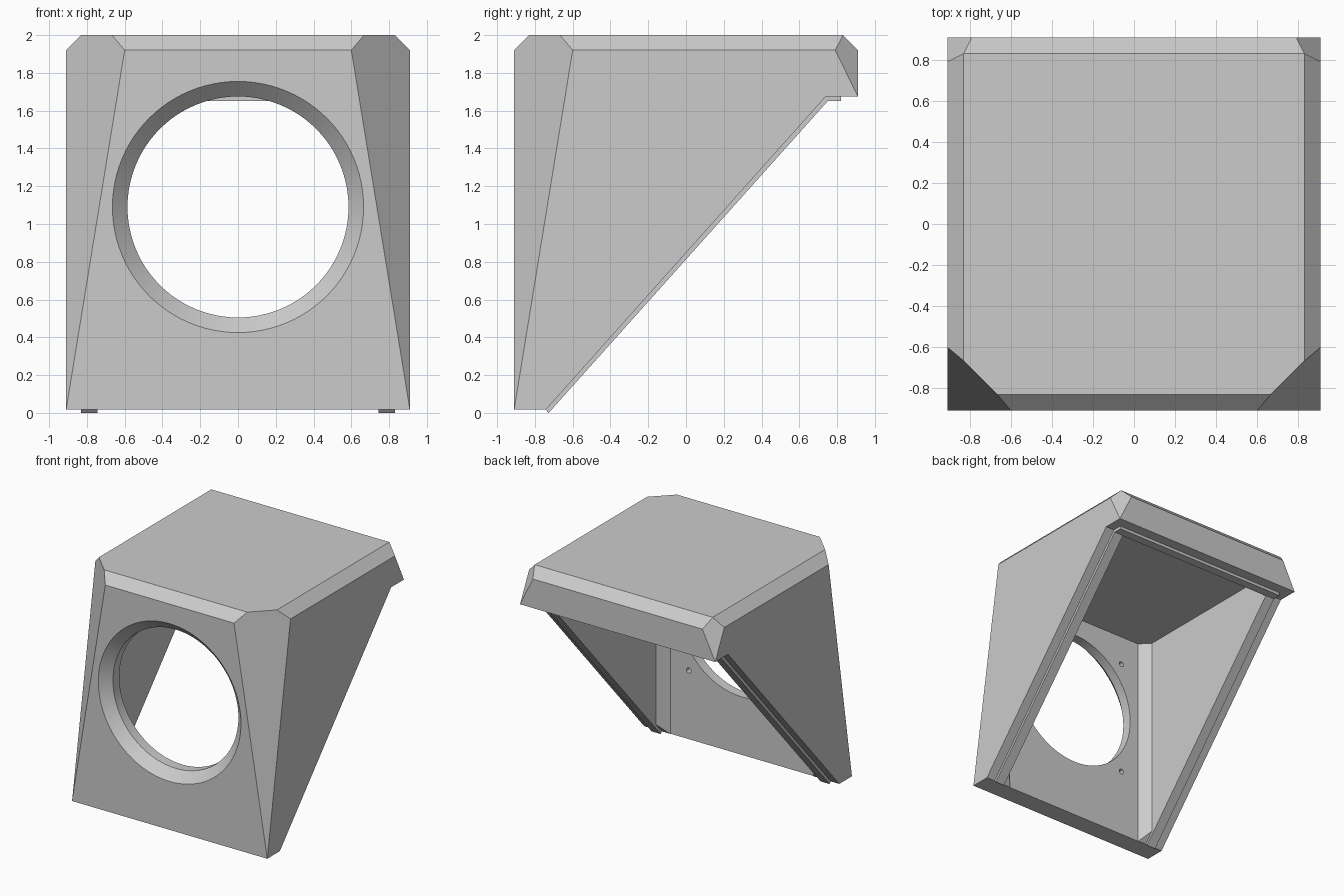
import bpy, bmesh, math
from mathutils import Vector

old = bpy.data.objects.get("Cube")
if old:
    bpy.data.objects.remove(old, do_unlink=True)

grey = bpy.data.materials.new("plain_grey")
grey.use_nodes = True
COLOUR = (0.6, 0.6, 0.6, 1)
grey.diffuse_color = COLOUR
grey.node_tree.nodes["Principled BSDF"].inputs["Base Color"].default_value = COLOUR

H, IN, BASE, LIP, TOP = 0.91, 0.745, 0.017, 1.675, 2.0   # outer half, inner half, heights
RIM = 0.08                                               # chamfer size
HOLE_Z = 1.09


def finish(name, bm):
    bmesh.ops.recalc_face_normals(bm, faces=bm.faces)
    mesh = bpy.data.meshes.new(name)
    bm.to_mesh(mesh)
    bm.free()
    mesh.materials.append(grey)
    ob = bpy.data.objects.new(name, mesh)
    bpy.context.collection.objects.link(ob)
    return ob


def prism(name, points, axis, lo, hi):
    """Extrude a 2D outline along axis 'x' (points are y, z) or 'z' (points are x, y)."""
    bm = bmesh.new()
    place = (lambda p: (lo, *p)) if axis == "x" else (lambda p: (*p, lo))
    face = bm.faces.new([bm.verts.new(place(p)) for p in points])
    ext = bmesh.ops.extrude_face_region(bm, geom=[face])
    move = Vector((hi - lo, 0, 0)) if axis == "x" else Vector((0, 0, hi - lo))
    bmesh.ops.translate(bm, vec=move, verts=[g for g in ext["geom"] if isinstance(g, bmesh.types.BMVert)])
    return finish(name, bm)


def lathe_y(name, profile, x, z, sides):
    """Solid of revolution around a y-directed axis; profile is (y, radius)."""
    bm = bmesh.new()
    rings = []
    for y, r in profile:
        angles = [2 * math.pi * i / sides for i in range(sides)]
        rings.append([bm.verts.new((x + r * math.cos(a), y, z + r * math.sin(a))) for a in angles])
    for a, b in zip(rings, rings[1:]):
        for i in range(sides):
            j = (i + 1) % sides
            bm.faces.new((a[i], a[j], b[j], b[i]))
    bm.faces.new(rings[0])
    bm.faces.new(rings[-1])
    return finish(name, bm)


def subtract(target, cutter):
    cutter.hide_render = True
    mod = target.modifiers.new("cut", "BOOLEAN")
    mod.operation, mod.solver, mod.object = "DIFFERENCE", "EXACT", cutter
    bpy.context.view_layer.objects.active = target
    bpy.ops.object.modifier_apply(modifier=mod.name)
    bpy.data.objects.remove(cutter, do_unlink=True)


def slice_off(bm, point, normal):
    bmesh.ops.bisect_plane(bm, geom=bm.verts[:] + bm.edges[:] + bm.faces[:], dist=1e-5,
                           plane_co=point, plane_no=normal, clear_outer=True)
    bmesh.ops.holes_fill(bm, edges=[e for e in bm.edges if e.is_boundary], sides=0)


def slice_corner(bm, a, b, c):
    """Cut along the plane through three points, keeping the middle of the block."""
    a, b, c = Vector(a), Vector(b), Vector(c)
    n = (b - a).cross(c - a).normalized()
    if n.dot(a - Vector((0, 0, 1))) < 0:
        n = -n
    slice_off(bm, a, n)


# Outer block with bevelled top and faceted corners
bm = bmesh.new()
bmesh.ops.create_cube(bm, size=1)
for v in bm.verts:
    v.co = (v.co.x * 2 * H, v.co.y * 2 * H, BASE if v.co.z < 0 else TOP)
for dx, dy in ((1, 0), (-1, 0), (0, 1), (0, -1)):
    slice_off(bm, (dx * H, dy * H, TOP - RIM), Vector((dx, dy, 1)).normalized())
for s in (-1, 1):
    slice_corner(bm, (s * H, -H, BASE), (s * 0.6, -H, TOP - RIM), (s * H, -0.6, TOP - RIM))
    slice_corner(bm, (s * H, H, LIP), (s * 0.79, H, TOP - RIM), (s * H, 0.79, TOP - RIM))
housing = finish("housing", bm)

# Sloping open back below the rear lip
subtract(housing, prism("slope_cutter", [(-0.742, BASE), (0.74, LIP), (1.2, LIP), (1.2, -0.3),
                                         (-1.0255, -0.3)], "x", -1.2, 1.2))

# Hollow interior with chamfered front corners
c = IN - RIM
subtract(housing, prism("cavity_cutter", [(-c, -IN), (c, -IN), (IN, -c), (IN, IN), (-IN, IN), (-IN, -c)],
                        "z", -0.5, 1.835))

# Round front opening: countersink, then straight bore
subtract(housing, lathe_y("opening_cutter", [(-H - 0.02, 0.685), (-H + RIM, 0.585), (-0.6, 0.585)],
                          0, HOLE_Z, 96))

# Blind screw holes on the inside of the front wall
for sx in (-1, 1):
    for sz in (-1, 1):
        subtract(housing, lathe_y("screw_cutter", [(-0.83, 0.022), (-0.7, 0.022)],
                                  sx * 0.495, HOLE_Z + sz * 0.495, 20))

# Raised sealing ridge along the slope edges and across under the lip
for side, lo, hi in (("right", -0.83, -IN), ("left", IN, 0.83)):
    prism(side + "_ridge", [(-0.742, BASE), (-0.727, 0), (0.75, 1.65), (0.82, 1.65), (0.82, LIP), (0.74, LIP)],
          "x", lo, hi)
prism("rear_ridge", [(IN, 1.65), (0.82, 1.65), (0.82, LIP), (IN, LIP)], "x", -IN, IN)

# Smooth only the curved opening
bpy.ops.object.select_all(action="DESELECT")
housing.select_set(True)
bpy.context.view_layer.objects.active = housing
bpy.ops.object.shade_smooth_by_angle(angle=math.radians(20))
